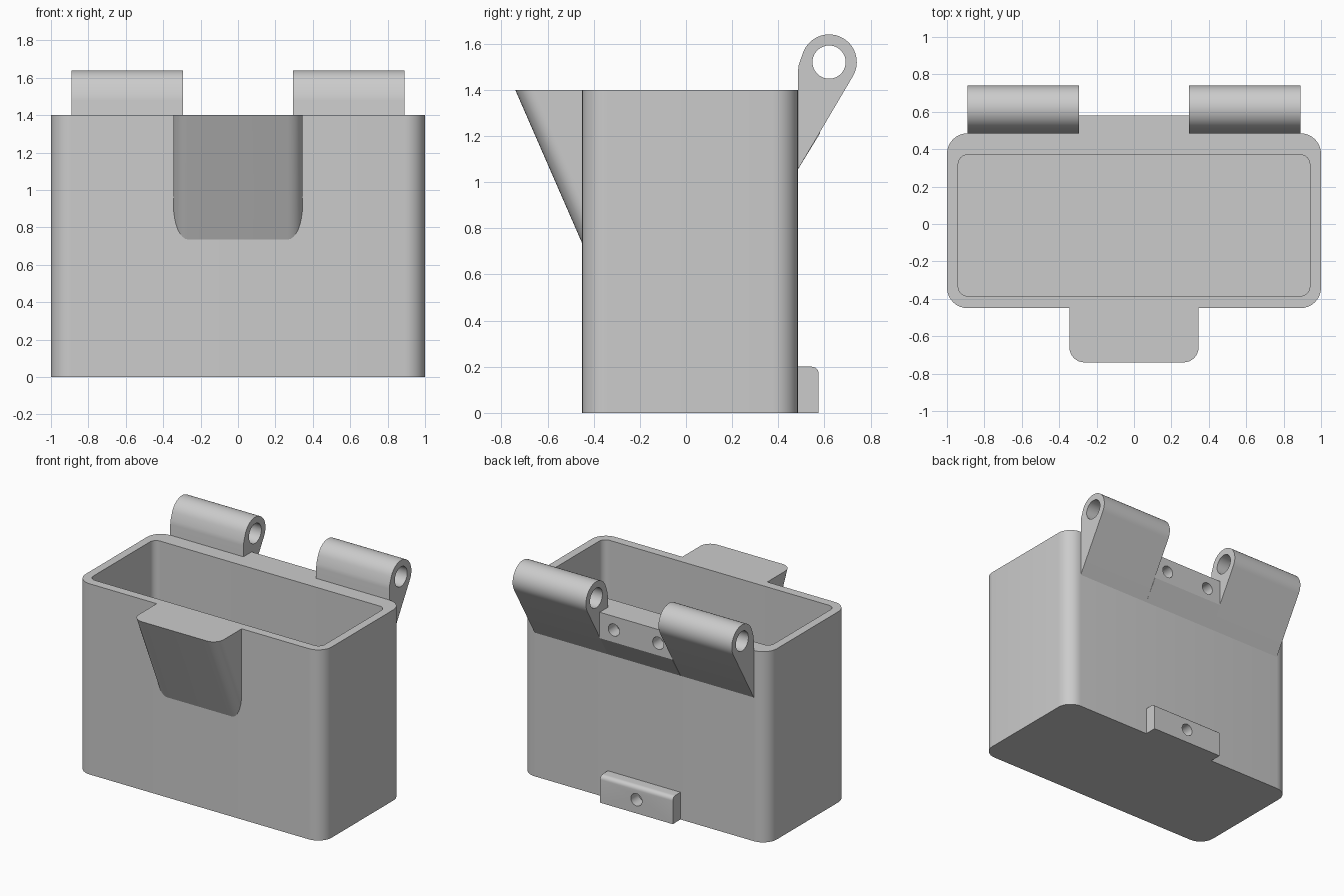
import bpy, bmesh, math
from mathutils import Vector

if "Cube" in bpy.data.objects:
    bpy.data.objects.remove(bpy.data.objects["Cube"])

grey = bpy.data.materials.new("plain grey")
grey.diffuse_color = (0.6, 0.6, 0.6, 1)
grey.use_nodes = True
grey.node_tree.nodes["Principled BSDF"].inputs["Base Color"].default_value = grey.diffuse_color


def arc(cx, cy, r, a0, a1, n):
    """Points on an arc, angles in degrees."""
    steps = [math.radians(a0 + (a1 - a0) * i / n) for i in range(n + 1)]
    return [(cx + r * math.cos(a), cy + r * math.sin(a)) for a in steps]


def rounded_rect(x0, x1, y0, y1, r, n=8):
    return (arc(x1 - r, y1 - r, r, 0, 90, n) + arc(x0 + r, y1 - r, r, 90, 180, n)
            + arc(x0 + r, y0 + r, r, 180, 270, n) + arc(x1 - r, y0 + r, r, 270, 360, n))


def finish(name, bm):
    bmesh.ops.recalc_face_normals(bm, faces=bm.faces)
    mesh = bpy.data.meshes.new(name)
    bm.to_mesh(mesh)
    bm.free()
    mesh.materials.append(grey)
    obj = bpy.data.objects.new(name, mesh)
    bpy.context.collection.objects.link(obj)
    return obj


def prism_bm(points, direction):
    """Solid swept from a closed loop of 3D points."""
    bm = bmesh.new()
    base = bm.faces.new([bm.verts.new(p) for p in points])
    ext = bmesh.ops.extrude_face_region(bm, geom=[base], use_keep_orig=True)
    top = [v for v in ext["geom"] if isinstance(v, bmesh.types.BMVert)]
    bmesh.ops.translate(bm, verts=top, vec=Vector(direction))
    return bm


def side_prism(name, profile, x0, x1):
    """Sweep a (y, z) profile along x."""
    return finish(name, prism_bm([(x0, y, z) for y, z in profile], (x1 - x0, 0, 0)))


def drill(obj, cutter):
    mod = obj.modifiers.new("hole", "BOOLEAN")
    mod.operation, mod.solver, mod.object = "DIFFERENCE", "EXACT", cutter
    bpy.context.view_layer.objects.active = obj
    bpy.ops.object.modifier_apply(modifier=mod.name)
    bpy.data.objects.remove(cutter)


def smooth(obj):
    bpy.ops.object.select_all(action="DESELECT")
    obj.select_set(True)
    bpy.context.view_layer.objects.active = obj
    bpy.ops.object.shade_smooth_by_angle(angle=math.radians(30))


def screw_hole(x, z, r=0.045):
    pts = [(x + a, 0.45, z + b) for a, b in arc(0, 0, r, 0, 345, 23)]
    return finish("screw_cutter", prism_bm(pts, (0, 0.3, 0)))


TOP, BACK, FRONT = 1.4, 0.485, -0.45

# Open bin: outer shell, rim, cavity walls and floor
bm = bmesh.new()
outer = rounded_rect(-1, 1, FRONT, BACK, 0.11)
inner = rounded_rect(-0.94, 0.94, -0.385, 0.37, 0.05)
rings = [[bm.verts.new((x, y, z)) for x, y in loop]
         for loop, z in ((outer, 0), (outer, TOP), (inner, TOP), (inner, 0.06))]
for a, b in zip(rings, rings[1:]):
    for i in range(len(a)):
        j = (i + 1) % len(a)
        bm.faces.new((a[i], a[j], b[j], b[i]))
bm.faces.new(rings[0])
bm.faces.new(rings[-1])
parts = [finish("bin_body", bm)]

# Front lip: rounded block slanting back into the front wall
slope = 0.29 / 0.665
bm = prism_bm([(x, y, TOP) for x, y in rounded_rect(-0.345, 0.345, -0.74, 0, 0.08)],
              (0, 0.7 * slope, -0.7))
bmesh.ops.bisect_plane(bm, geom=bm.verts[:] + bm.edges[:] + bm.faces[:], dist=1e-5,
                       plane_co=(0, FRONT, 0), plane_no=(0, 1, 0), clear_outer=True)
bmesh.ops.holes_fill(bm, edges=[e for e in bm.edges if e.is_boundary], sides=0)
parts.append(finish("front_lip", bm))

# Two hinge knuckles with a through hole for the pin
knuckle = [(BACK, 1.055), (BACK, 1.48), (0.489, 1.51)] + arc(0.62, 1.52, 0.12, 160, -31, 32)
pin = arc(0.62, 1.52, 0.072, 0, 350, 35)
for side, x0, x1 in (("left", -0.89, -0.295), ("right", 0.295, 0.89)):
    hinge = side_prism(side + "_hinge", knuckle, x0, x1)
    drill(hinge, side_prism("pin_cutter", pin, x0 - 0.1, x1 + 0.1))
    parts.append(hinge)

# Mounting bar between the hinges, with two screw holes
bar = side_prism("mounting_bar", [(BACK, 1.055), (BACK, TOP), (0.58, TOP), (0.58, 1.21)],
                 -0.295, 0.295)
for x in (-0.18, 0.18):
    drill(bar, screw_hole(x, 1.3))
parts.append(bar)

# Lower tab with a rounded top edge and one screw hole
tab = side_prism("lower_tab", [(BACK, 0), (BACK, 0.2)] + arc(0.545, 0.17, 0.03, 90, 0, 6)
                 + [(0.575, 0)], -0.295, 0.295)
drill(tab, screw_hole(0, 0.1))
parts.append(tab)

for part in parts:
    smooth(part)
